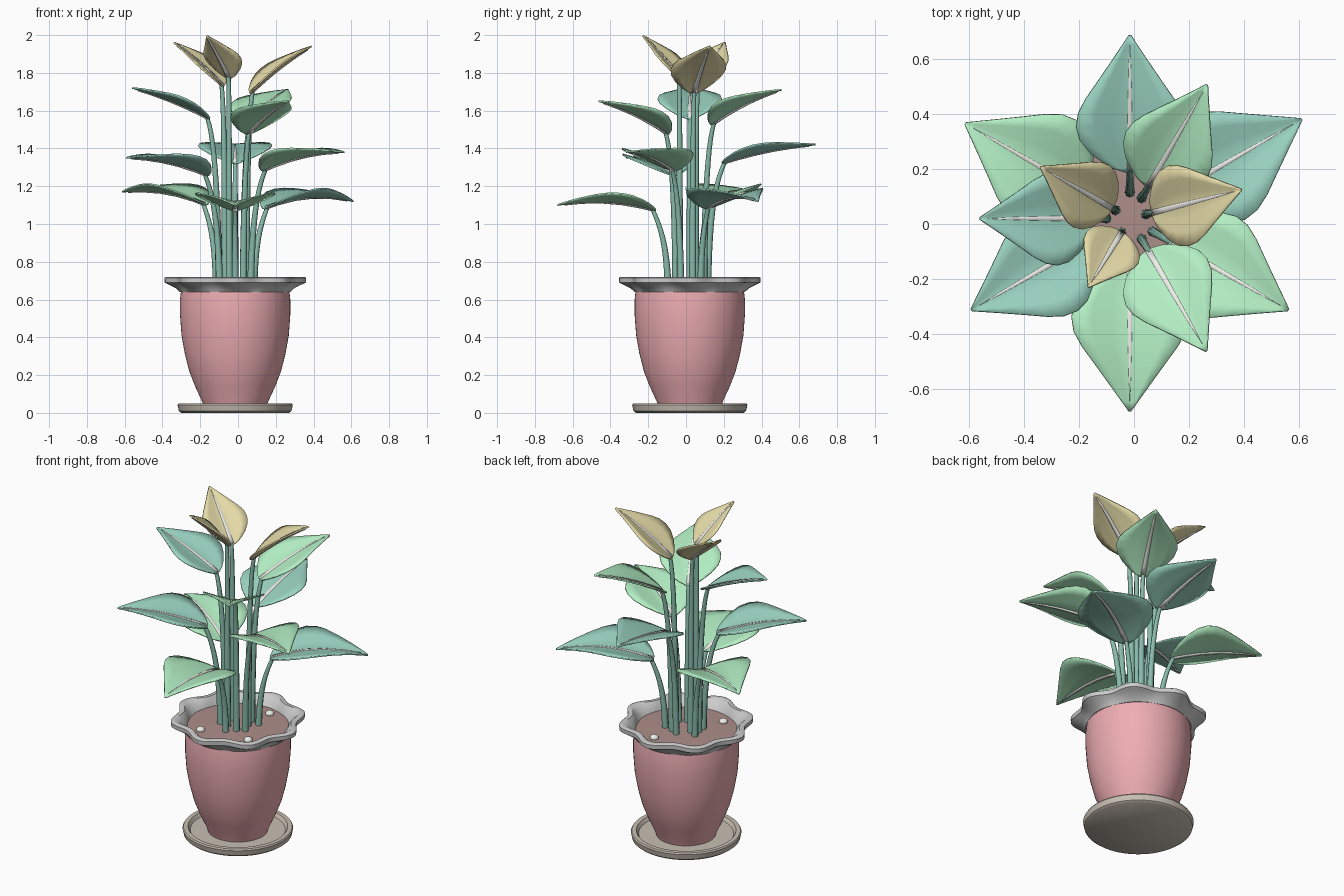
import bpy, bmesh, math
from mathutils import Vector

if "Cube" in bpy.data.objects:
    bpy.data.objects.remove(bpy.data.objects["Cube"])

CX, CY = -0.015, 0.02          # axis of pot and plant


def mat(name, rgb):
    m = bpy.data.materials.new(name)
    m.diffuse_color = (*rgb, 1)
    m.use_nodes = True
    m.node_tree.nodes["Principled BSDF"].inputs["Base Color"].default_value = m.diffuse_color
    return m


PINK = mat("pink", (0.85, 0.42, 0.45))
CREAM = mat("cream", (0.75, 0.74, 0.72))
CLAY = mat("clay", (0.58, 0.52, 0.45))
SOIL = mat("soil", (0.42, 0.27, 0.25))
STEM = mat("stem", (0.25, 0.5, 0.41))
GREEN = mat("light_green", (0.45, 0.86, 0.55))
TEAL = mat("teal", (0.33, 0.66, 0.54))
YELLOW = mat("yellow", (0.8, 0.72, 0.4))
WHITE = mat("white", (0.85, 0.85, 0.82))


def finish(name, bm, material, angle=40):
    bmesh.ops.remove_doubles(bm, verts=bm.verts, dist=1e-5)
    bmesh.ops.recalc_face_normals(bm, faces=bm.faces)
    me = bpy.data.meshes.new(name)
    bm.to_mesh(me)
    bm.free()
    ob = bpy.data.objects.new(name, me)
    me.materials.append(material)
    bpy.context.collection.objects.link(ob)
    bpy.context.view_layer.objects.active = ob
    ob.select_set(True)
    bpy.ops.object.shade_smooth_by_angle(angle=math.radians(angle))
    ob.select_set(False)
    return ob


def grid(bm, rows, wrap=False):
    vs = [[bm.verts.new(p) for p in row] for row in rows]
    n = len(rows[0])
    for a, b in zip(vs, vs[1:]):
        for i in range(n if wrap else n - 1):
            j = (i + 1) % n
            bm.faces.new((a[i], a[j], b[j], b[i]))
    return vs


def lathe(name, profile, material, n=64):
    """Profile points: radius, z, depth of the eight-lobed wave."""
    bm = bmesh.new()
    rows = []
    for r, z, wave in profile:
        ring = []
        for i in range(n):
            a = 2 * math.pi * i / n
            q = r + wave * math.cos(8 * a)
            ring.append((CX + q * math.cos(a), CY + q * math.sin(a), z))
        rows.append(ring)
    vs = grid(bm, rows, True)
    for ring in (vs[0], vs[-1]):
        bm.faces.new(ring)
    return finish(name, bm, material)


# pot, saucer, wavy rim and soil
lathe("saucer", [(0.285, 0, 0), (0.298, 0.01, 0), (0.305, 0.042, 0), (0.3, 0.05, 0),
                 (0.275, 0.05, 0), (0.262, 0.03, 0)], CLAY)
lathe("pot_body", [(0.165, 0.03, 0), (0.175, 0.06, 0), (0.212, 0.14, 0), (0.243, 0.22, 0),
                   (0.266, 0.31, 0), (0.284, 0.41, 0), (0.292, 0.52, 0), (0.292, 0.6, 0),
                   (0.285, 0.66, 0)], PINK)
lathe("pot_rim", [(0.272, 0.64, 0), (0.29, 0.64, 0.002), (0.305, 0.66, 0.008),
                  (0.335, 0.68, 0.018), (0.352, 0.69, 0.022), (0.353, 0.715, 0.022),
                  (0.345, 0.72, 0.022), (0.322, 0.72, 0.02), (0.305, 0.705, 0.014),
                  (0.285, 0.68, 0.004), (0.272, 0.655, 0)], CREAM, 96)
lathe("soil", [(0.28, 0.645, 0), (0.282, 0.668, 0), (0.15, 0.672, 0), (0.02, 0.674, 0)], SOIL)

# pebbles on the soil
for k, deg in enumerate((236, 72, 320)):
    bm = bmesh.new()
    bmesh.ops.create_uvsphere(bm, u_segments=14, v_segments=8, radius=0.025)
    a = math.radians(deg)
    for v in bm.verts:
        v.co = Vector((CX + 0.22 * math.cos(a), CY + 0.22 * math.sin(a), 0.675)) \
            + Vector((v.co.x, v.co.y, v.co.z * 0.7))
    finish(f"pebble_{k + 1}", bm, WHITE)

# relative leaf half width along its length
OUTLINE = [(0, .1), (.03, .3), (.07, .47), (.15, .73), (.25, .93), (.35, 1), (.45, .96),
           (.55, .82), (.68, .58), (.82, .33), (.93, .14), (1, .02)]
RIB = [(.02, .012), (.15, .011), (.35, .0095), (.55, .0075), (.75, .005), (.93, .001)]


def blade(name, spine, out, half, sections, cols, thick, material, fold=0.25):
    """Curved sheet with a V fold, following the leaf spine."""
    side = Vector((-out.y, out.x, 0))
    rows = []
    for t, w in sections:
        tan = (spine(t + .01) - spine(t - .01)).normalized()
        nor = tan.cross(side).normalized()
        rows.append([spine(t) + side * (w * half * c) + nor * (fold * abs(w * half * c))
                     for c in cols])
    bm = bmesh.new()
    grid(bm, rows)
    ob = finish(name, bm, material, 60)
    for p in ob.data.polygons:          # face upward
        if p.normal.z < 0:
            ob.data.flip_normals()
            break
    s = ob.modifiers.new("thickness", 'SOLIDIFY')
    s.thickness, s.offset = thick, 0
    return ob


def stem(name, pts, material, n=8):
    """Tapered tube on a smooth path (cubic Bezier)."""
    p0, p1, p2, p3 = pts
    rows = []
    m = 12
    for k in range(m + 1):
        t = k / m
        u = 1 - t
        c = p0 * u**3 + p1 * 3 * u * u * t + p2 * 3 * u * t * t + p3 * t**3
        d = (p1 - p0) * u * u + (p2 - p1) * 2 * u * t + (p3 - p2) * t * t
        q = Vector((0, 0, 1)).rotation_difference(d.normalized())
        r = 0.019 - 0.008 * t
        rows.append([c + q @ Vector((r * math.cos(2 * math.pi * i / n),
                                     r * math.sin(2 * math.pi * i / n), 0)) for i in range(n)])
    bm = bmesh.new()
    vs = grid(bm, rows, True)
    bm.faces.new(vs[0])
    bm.faces.new(vs[-1])
    finish(name, bm, material, 60)


# heading, stem foot radius, base radius, tip radius, base z, middle z, tip z, half width, colour
LEAVES = [
    (270, .115, .18, .70, 1.07, 1.115, 1.10, .212, GREEN),
    (30, .115, .18, .72, 1.08, 1.14, 1.12, .212, TEAL),
    (150, .115, .18, .69, 1.10, 1.165, 1.17, .212, GREEN),
    (90, .095, .17, .665, 1.32, 1.385, 1.42, .195, TEAL),
    (210, .095, .17, .665, 1.255, 1.325, 1.35, .195, TEAL),
    (330, .095, .17, .665, 1.28, 1.355, 1.38, .2, GREEN),
    (180, .085, .135, .545, 1.555, 1.65, 1.72, .17, TEAL),
    (60, .085, .135, .56, 1.525, 1.635, 1.71, .17, GREEN),
    (300, .085, .135, .556, 1.475, 1.58, 1.65, .17, GREEN),
    (14.5, .06, .085, .418, 1.69, 1.83, 1.94, .15, YELLOW),
    (150, .06, .075, .374, 1.73, 1.855, 1.96, .13, YELLOW),
    (239, .06, .06, .29, 1.77, 1.89, 1.996, .11, YELLOW),
]
for k, (deg, rf, r0, r1, z0, zm, z1, half, colour) in enumerate(LEAVES, 1):
    a = math.radians(deg)
    out = Vector((math.cos(a), math.sin(a), 0))

    def at(r, z):
        return Vector((CX, CY, z)) + out * r

    def spine(t):
        z = z0 * (1 - t) * (1 - 2 * t) + zm * 4 * t * (1 - t) + z1 * t * (2 * t - 1)
        return at(r0 + (r1 - r0) * t, z)

    blade(f"leaf_{k}", spine, out, half, OUTLINE, (-1, -.66, -.33, 0, .33, .66, 1), .008, colour)
    blade(f"leaf_rib_{k}", spine, out, 1, RIB, (-1, 0, 1), .016, WHITE)
    stem(f"stem_{k}", (at(rf, .65), at(rf + .005, .65 + (z0 - .65) * .45),
                       at(rf + (r0 - rf) * .35, z0 - .12), spine(.03)), STEM)
